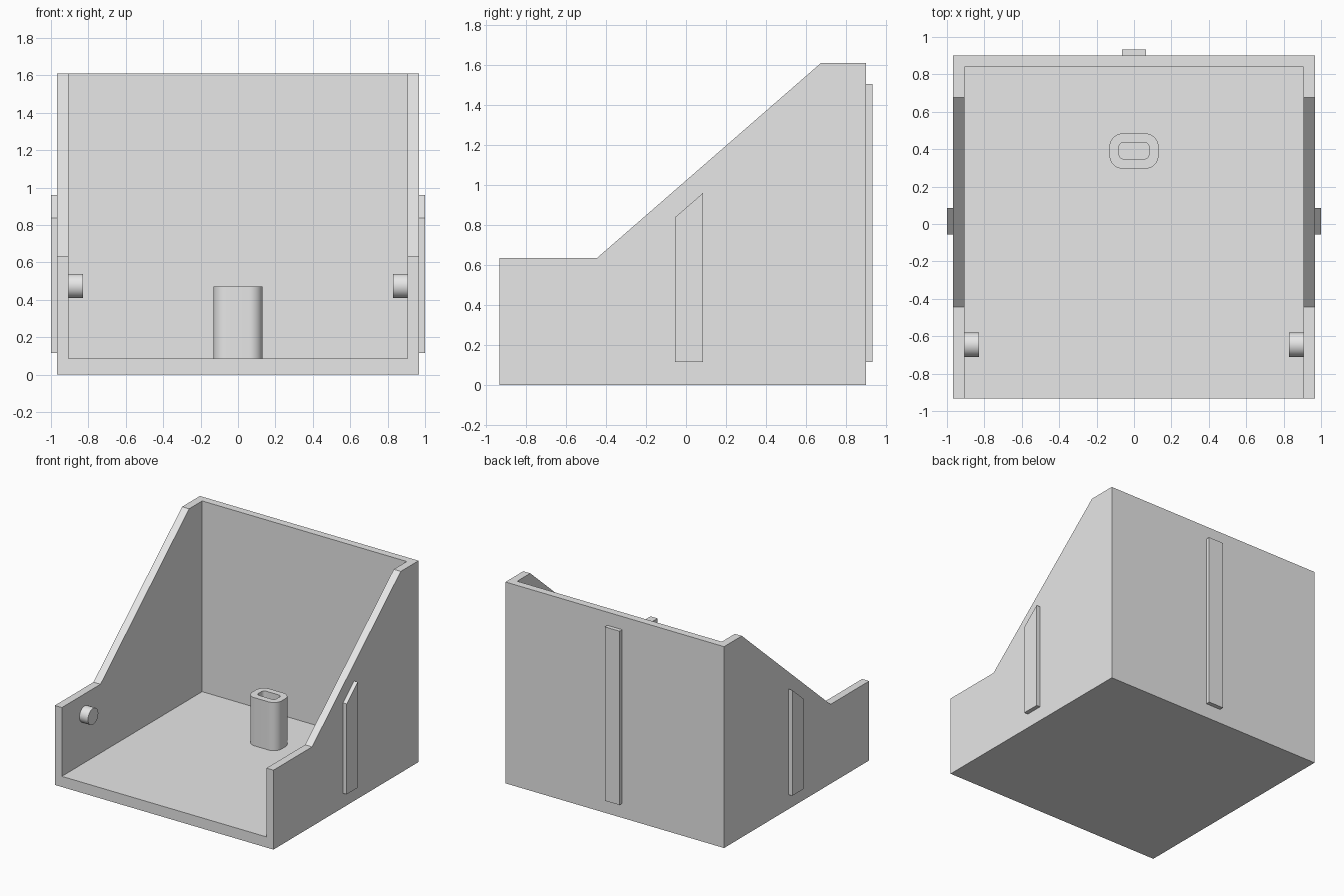
import bpy
import bmesh
from math import cos, sin, pi, radians
from mathutils import Vector

cube = bpy.data.objects.get("Cube")
if cube:
    bpy.data.objects.remove(cube, do_unlink=True)

grey = bpy.data.materials.new("plain_grey")
grey.use_nodes = True
colour = (0.8, 0.8, 0.8, 1)
grey.diffuse_color = colour
grey.node_tree.nodes["Principled BSDF"].inputs["Base Color"].default_value = colour


def prism(name, outline, axis, start, end):
    """Extrude an outline along x (points are y, z) or along z (points are x, y)."""
    bm = bmesh.new()
    if axis == "x":
        points, push = [(start, a, b) for a, b in outline], Vector((end - start, 0, 0))
    else:
        points, push = [(a, b, start) for a, b in outline], Vector((0, 0, end - start))
    base = bm.faces.new([bm.verts.new(p) for p in points])
    extruded = bmesh.ops.extrude_face_region(bm, geom=[base], use_keep_orig=True)["geom"]
    top = [v for v in extruded if isinstance(v, bmesh.types.BMVert)]
    bmesh.ops.translate(bm, vec=push, verts=top)
    bmesh.ops.recalc_face_normals(bm, faces=bm.faces)
    mesh = bpy.data.meshes.new(name)
    bm.to_mesh(mesh)
    bm.free()
    mesh.materials.append(grey)
    obj = bpy.data.objects.new(name, mesh)
    bpy.context.collection.objects.link(obj)
    return obj


def rectangle(a0, a1, b0, b1):
    return [(a0, b0), (a1, b0), (a1, b1), (a0, b1)]


def rounded(cx, cy, half_x, half_y, radius, steps=10):
    points = []
    for quarter, (sx, sy) in enumerate([(1, 1), (-1, 1), (-1, -1), (1, -1)]):
        for i in range(steps + 1):
            angle = (quarter + i / steps) * pi / 2
            points.append((cx + sx * (half_x - radius) + radius * cos(angle),
                           cy + sy * (half_y - radius) + radius * sin(angle)))
    return points


def activate(obj):
    bpy.ops.object.select_all(action="DESELECT")
    obj.select_set(True)
    bpy.context.view_layer.objects.active = obj


def cut(obj, cutter):
    cutter.hide_render = True
    mod = obj.modifiers.new("cut", "BOOLEAN")
    mod.operation, mod.solver, mod.object = "DIFFERENCE", "EXACT", cutter
    activate(obj)
    bpy.ops.object.modifier_apply(modifier=mod.name)
    bpy.data.objects.remove(cutter, do_unlink=True)


def smooth(obj):
    activate(obj)
    bpy.ops.object.shade_smooth_by_angle(angle=radians(30))


FLOOR, OUTER, INNER, BACK = 0.085, 0.967, 0.905, 0.9

# Open tray with sloping side walls
side = [(-0.933, 0), (BACK, 0), (BACK, 1.61), (0.675, 1.61), (-0.445, 0.635), (-0.933, 0.635)]
housing = prism("housing", side, "x", -OUTER, OUTER)
cut(housing, prism("cavity_cutter", rectangle(-1.2, 0.84, FLOOR, 2), "x", -INNER, INNER))

# Hollow post on the floor
post = prism("post", rounded(0, 0.39, 0.131, 0.094, 0.07), "z", FLOOR, 0.47)
cut(post, prism("slot_cutter", rounded(0, 0.392, 0.08, 0.044, 0.025), "z", FLOOR - 0.05, 0.6))
smooth(post)

# Rib on the back wall
prism("back_rib", rectangle(-0.065, 0.065, BACK, 0.933), "z", 0.115, 1.505)

# Ribs outside and pegs inside both walls
rib = [(-0.055, 0.115), (0.085, 0.115), (0.085, 0.96), (-0.055, 0.838)]
peg = [(-0.645 + 0.065 * cos(i * pi / 24), 0.474 + 0.065 * sin(i * pi / 24)) for i in range(48)]
for label, sign in (("left", 1), ("right", -1)):
    prism(label + "_rib", rib, "x", sign * OUTER, sign)
    smooth(prism(label + "_peg", peg, "x", sign * INNER, sign * 0.83))
